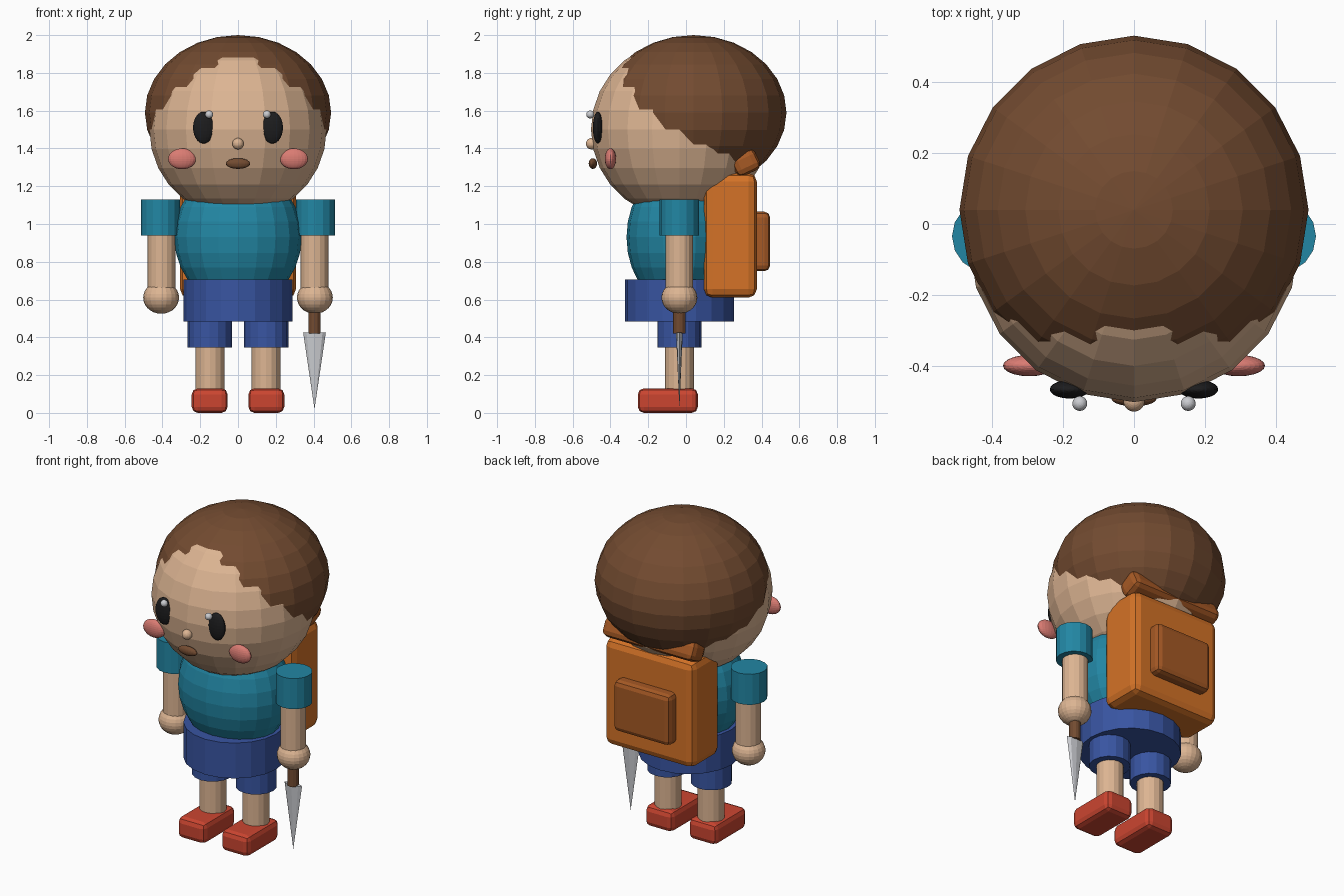
import bpy, bmesh, math
from mathutils import Matrix, Vector

if "Cube" in bpy.data.objects:
    bpy.data.objects.remove(bpy.data.objects["Cube"], do_unlink=True)

MID = -0.035  # y of the body axis


def material(name, rgb):
    m = bpy.data.materials.new(name)
    m.use_nodes = True
    m.diffuse_color = (*rgb, 1)
    m.node_tree.nodes["Principled BSDF"].inputs["Base Color"].default_value = (*rgb, 1)
    return m


SKIN = material("skin", (0.72, 0.46, 0.29))
BROWN = material("brown", (0.17, 0.07, 0.03))
TEAL = material("teal", (0.016, 0.24, 0.37))
BLUE = material("blue", (0.04, 0.09, 0.36))
RED = material("red", (0.6, 0.06, 0.03))
ORANGE = material("orange", (0.66, 0.17, 0.02))
RUST = material("rust_orange", (0.38, 0.1, 0.018))
BLACK = material("black", (0.012, 0.012, 0.013))
STEEL = material("pale_steel", (0.6, 0.61, 0.64))
PINK = material("pink", (0.7, 0.2, 0.17))


def finish(bm, name, mat):
    mesh = bpy.data.meshes.new(name)
    bmesh.ops.recalc_face_normals(bm, faces=bm.faces)
    bm.to_mesh(mesh)
    bm.free()
    mesh.materials.append(mat)
    ob = bpy.data.objects.new(name, mesh)
    bpy.context.collection.objects.link(ob)
    return ob


def ball(name, mat, centre, radii, tilt=0):
    bm = bmesh.new()
    m = (Matrix.Translation(centre) @ Matrix.Rotation(tilt, 4, 'Y')
         @ Matrix.Diagonal((*radii, 1)))
    bmesh.ops.create_uvsphere(bm, u_segments=20, v_segments=14, radius=1, matrix=m)
    return finish(bm, name, mat)


def tube(name, mat, x, z0, z1, r0, r1=None, sides=16, flat=1):
    """Upright cylinder or cone on the body axis, from z0 up to z1."""
    bm = bmesh.new()
    m = Matrix.Translation((x, MID, (z0 + z1) / 2)) @ Matrix.Diagonal((1, flat, 1, 1))
    bmesh.ops.create_cone(bm, cap_ends=True, segments=sides, radius1=r0,
                          radius2=r0 if r1 is None else r1, depth=z1 - z0, matrix=m)
    return finish(bm, name, mat)


def box(name, mat, low, high, bevel, tilt=0):
    low, high = Vector(low), Vector(high)
    bm = bmesh.new()
    bmesh.ops.create_cube(bm, size=1, matrix=Matrix.Diagonal((*(high - low), 1)))
    bmesh.ops.bevel(bm, geom=bm.edges[:], offset=bevel, segments=2, profile=0.5,
                    affect='EDGES')
    bm.transform(Matrix.Translation((low + high) / 2) @ Matrix.Rotation(tilt, 4, 'X'))
    return finish(bm, name, mat)


# Head, with the hair as a larger overlapping shell set back
ball("head", SKIN, (0, MID, 1.5), (0.469, 0.468, 0.468))
ball("hair", BROWN, (0, 0.04, 1.59), (0.493, 0.492, 0.41))
ball("nose", SKIN, (0, -0.5, 1.425), (0.03, 0.03, 0.03))
ball("mouth", BROWN, (0, -0.493, 1.32), (0.064, 0.022, 0.028))

# Body
ball("shirt", TEAL, (0, MID, 0.93), (0.337, 0.28, 0.37))
tube("shorts_waist", BLUE, 0, 0.485, 0.705, 0.288, sides=20)

# Mirrored parts
for side, s in (("left", 1), ("right", -1)):
    ball(side + "_eye", BLACK, (s * 0.182, -0.467, 1.51), (0.056, 0.026, 0.084))
    ball(side + "_eye_glint", STEEL, (s * 0.153, -0.507, 1.58), (0.021, 0.021, 0.021))
    ball(side + "_cheek", PINK, (s * 0.296, -0.4, 1.345), (0.074, 0.03, 0.055))
    tube(side + "_sleeve", TEAL, s * 0.41, 0.94, 1.13, 0.104)
    tube(side + "_arm", SKIN, s * 0.405, 0.6, 0.96, 0.073)
    ball(side + "_hand", SKIN, (s * 0.407, MID, 0.61), (0.095, 0.095, 0.085))
    tube(side + "_shorts_leg", BLUE, s * 0.15, 0.345, 0.5, 0.117)
    tube(side + "_leg", SKIN, s * 0.148, 0.1, 0.37, 0.077)
    box(side + "_shoe", RED, (s * 0.15 - 0.095, -0.255, 0),
        (s * 0.15 + 0.095, 0.063, 0.13), 0.032)

# Dagger in the left hand, pointing down
tube("dagger_handle", BROWN, 0.405, 0.42, 0.6, 0.033, sides=12)
tube("dagger_blade", STEEL, 0.405, 0.02, 0.425, 0.0, 0.06, sides=8, flat=0.3)

# Backpack
box("backpack", ORANGE, (-0.307, 0.095, 0.61), (0.307, 0.375, 1.27), 0.045)
box("backpack_pocket", RUST, (-0.195, 0.34, 0.75), (0.195, 0.445, 1.065), 0.03)
box("backpack_flap", RUST, (-0.315, 0.245, 1.265), (0.315, 0.385, 1.385), 0.035,
    tilt=math.radians(25))
